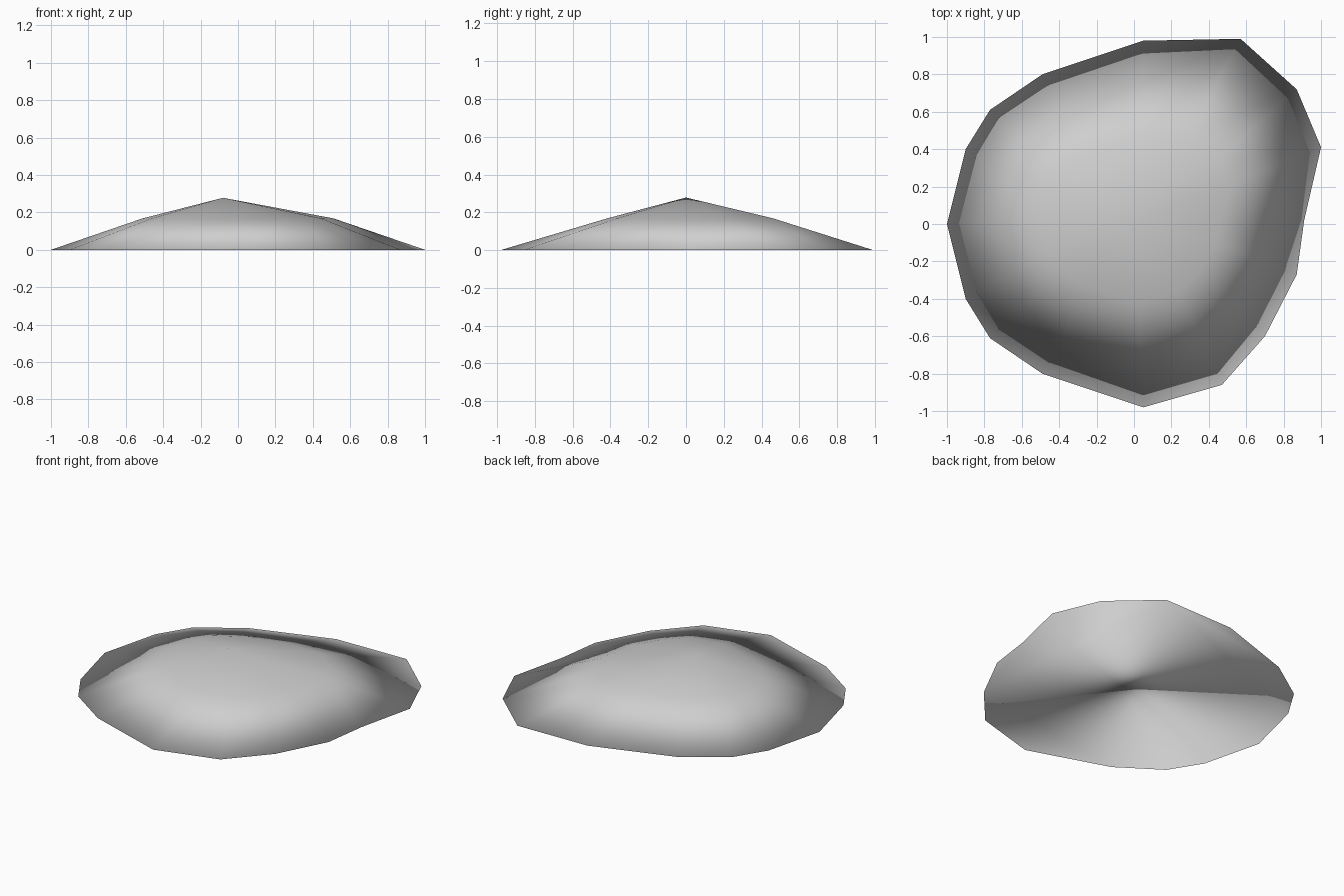
import bpy
import bmesh

# Remove the default cube
cube = bpy.data.objects.get("Cube")
if cube:
    bpy.data.objects.remove(cube, do_unlink=True)

# Plain grey material
grey = bpy.data.materials.new("light_grey")
grey.use_nodes = True
colour = (0.62, 0.62, 0.62, 1.0)
grey.diffuse_color = colour
grey.node_tree.nodes["Principled BSDF"].inputs["Base Color"].default_value = colour

# Ground outline: uneven right edge, then a left edge mirrored front to back
right_edge = [(0.47, -0.86), (0.7, -0.6), (0.87, -0.27), (0.91, 0.02),
              (1.0, 0.41), (0.87, 0.72), (0.57, 0.99)]
left_back = [(0.05, 0.98), (-0.49, 0.8), (-0.77, 0.61), (-0.9, 0.4)]
left_front = [(x, -y) for x, y in reversed(left_back)]
outline = right_edge + left_back + [(-1.0, 0.0)] + left_front


def ring(bm, points, z):
    return [bm.verts.new((x, y, z)) for x, y in points]


# Mound: flat base, sloping skirt, shallower cap meeting at a peak
bm = bmesh.new()
base = ring(bm, outline, 0.0)
shoulder = ring(bm, [(0.51 * x, 0.445 * y + 0.02) for x, y in outline], 0.168)
peak = bm.verts.new((-0.08, 0.0, 0.278))
count = len(outline)
for i in range(count):
    j = (i + 1) % count
    bm.faces.new((base[i], base[j], shoulder[j], shoulder[i]))
    bm.faces.new((shoulder[i], shoulder[j], peak))
bm.faces.new(list(reversed(base)))
bmesh.ops.recalc_face_normals(bm, faces=bm.faces)
for face in bm.faces:
    face.smooth = True

mesh = bpy.data.meshes.new("mound")
bm.to_mesh(mesh)
bm.free()
mesh.materials.append(grey)
mound = bpy.data.objects.new("mound", mesh)
bpy.context.collection.objects.link(mound)
